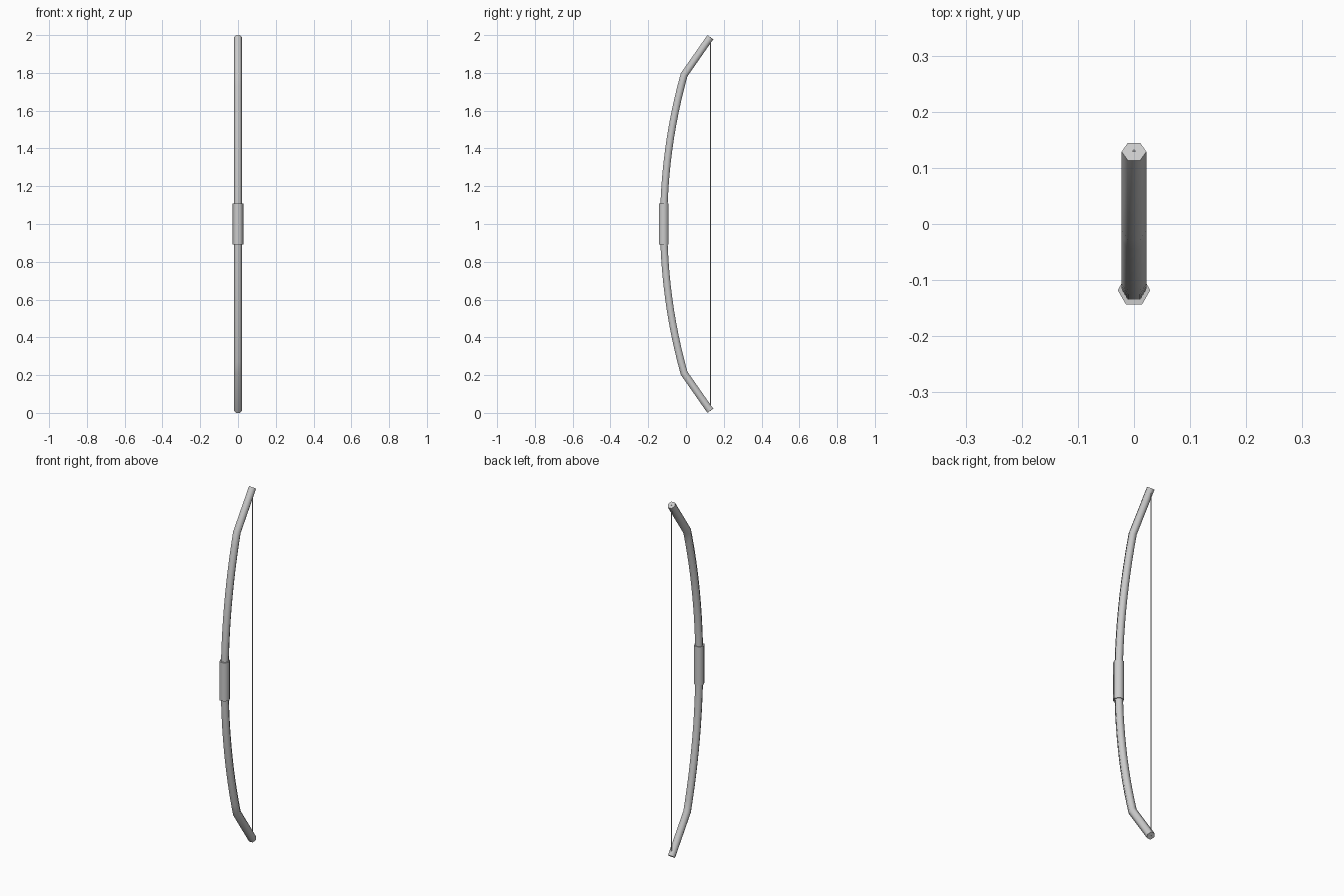
import bpy, bmesh, math
from mathutils import Vector

if "Cube" in bpy.data.objects:
    bpy.data.objects.remove(bpy.data.objects["Cube"])


def sweep(name, path, radius):
    """Six-sided capped tube along a path in the YZ plane, with mitred bends."""
    bm = bmesh.new()
    rings = []
    for i, p in enumerate(path):
        a = (p - path[i - 1]).normalized() if i else None
        b = (path[i + 1] - p).normalized() if i < len(path) - 1 else None
        t = ((a or b) + (b or a)).normalized()
        mitre = 1 / t.dot(b or a)
        side = Vector((0, t.z, -t.y)) * mitre
        ring = []
        for k in range(6):
            ang = k * math.pi / 3
            offset = Vector((math.cos(ang), 0, 0)) + side * math.sin(ang)
            ring.append(bm.verts.new(p + offset * radius))
        rings.append(ring)
    for r, s in zip(rings, rings[1:]):
        for k in range(6):
            n = (k + 1) % 6
            bm.faces.new((r[k], r[n], s[n], s[k]))
    bm.faces.new(rings[0][::-1])
    bm.faces.new(rings[-1])
    bmesh.ops.recalc_face_normals(bm, faces=bm.faces)
    mesh = bpy.data.meshes.new(name)
    bm.to_mesh(mesh)
    bm.free()
    obj = bpy.data.objects.new(name, mesh)
    bpy.context.collection.objects.link(obj)
    bpy.ops.object.select_all(action='DESELECT')
    obj.select_set(True)
    bpy.context.view_layer.objects.active = obj
    bpy.ops.object.shade_smooth_by_angle(angle=math.radians(65))
    return obj


BELLY_Y, KINK_Y, TIP_Y = -0.118, -0.01, 0.129
KINK_Z, TIP_Z = 0.79, 0.989      # half heights above the middle

# Bow stave: shallow circular arc with straight recurved tips
sag = KINK_Y - BELLY_Y
R = (KINK_Z ** 2 + sag ** 2) / (2 * sag)
half = math.asin(KINK_Z / R)
stave = [Vector((0, TIP_Y, 1 - TIP_Z))]
for i in range(-12, 13):
    a = half * i / 12
    stave.append(Vector((0, BELLY_Y + R * (1 - math.cos(a)), 1 + R * math.sin(a))))
stave.append(Vector((0, TIP_Y, 1 + TIP_Z)))
sweep("bow_stave", stave, 0.022)

# Grip sleeve around the middle of the stave
sweep("grip", [Vector((0, BELLY_Y, z)) for z in (0.892, 1.108)], 0.029)

# Bowstring from tip to tip
sweep("bowstring", [Vector((0, TIP_Y, 1 + s * TIP_Z)) for s in (-1, 1)], 0.003)
